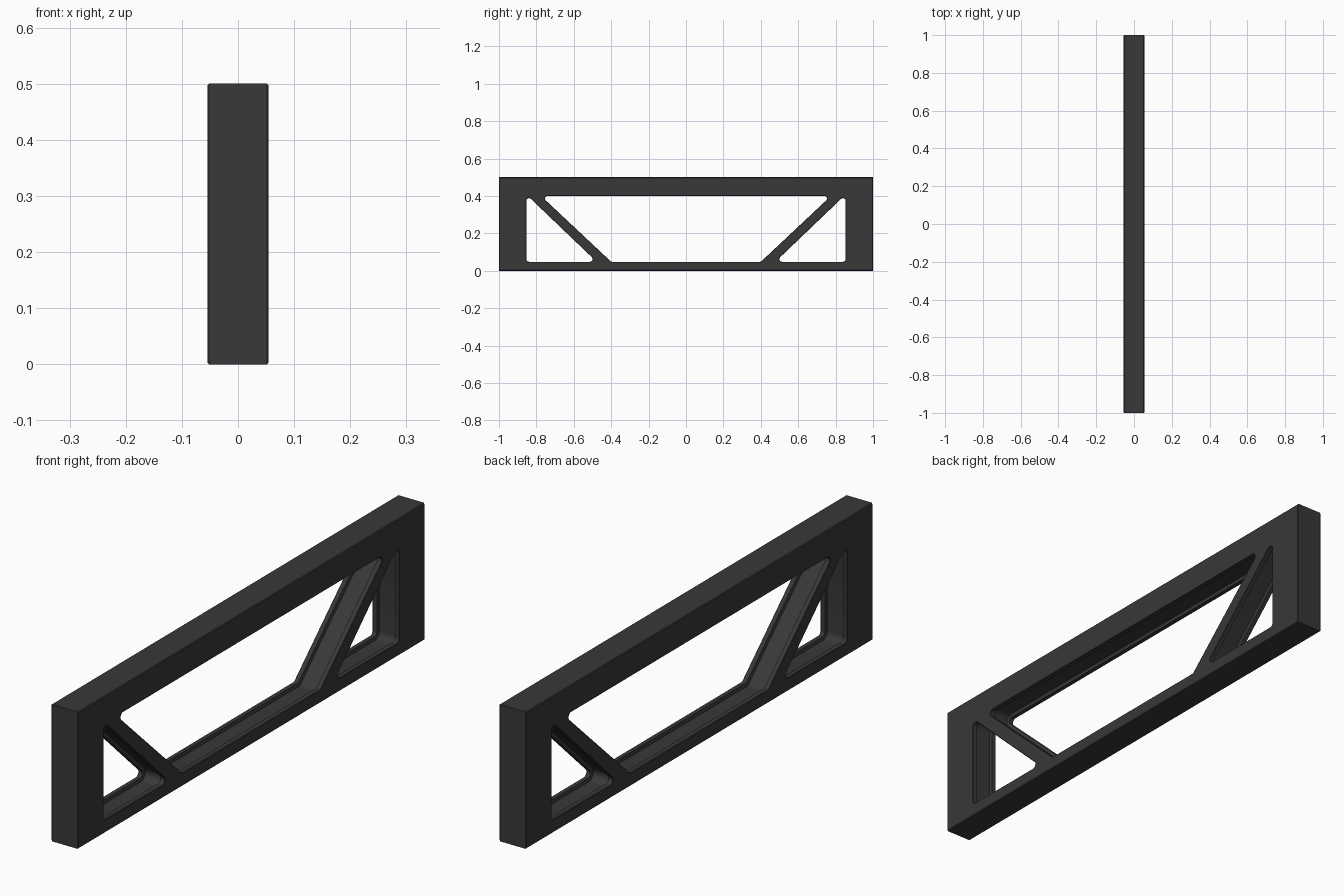
import bpy, bmesh, math
from mathutils import Vector

if "Cube" in bpy.data.objects:
    bpy.data.objects.remove(bpy.data.objects["Cube"])

HALF = 0.0545   # half thickness
CH = 0.003      # small edge chamfer
LIP = 0.018     # width of the rim on each side of a hole
DEEP = 0.012    # depth of the channel between the rims


def rounded(points, grow, radius, steps=6):
    """Counter-clockwise outline, offset outward by grow, corners rounded."""
    pts = [Vector(p) for p in points]
    n, out = len(pts), []
    for i in range(n):
        a = (pts[i] - pts[i - 1]).normalized()
        b = (pts[(i + 1) % n] - pts[i]).normalized()
        na, nb = Vector((a.y, -a.x)), Vector((b.y, -b.x))
        mid = (na + nb) / (1 + na.dot(nb))
        corner = pts[i] + mid * grow
        if radius <= 0:
            out.append(corner)
            continue
        r = radius + grow
        centre = corner - mid * r
        start = math.atan2(na.y, na.x)
        turn = a.angle(b)
        for s in range(steps + 1):
            t = start + turn * s / steps
            out.append(centre + Vector((math.cos(t), math.sin(t))) * r)
    return out


def add_wall(bm, points, radius, section):
    """Sweep an outline through (x, grow) levels; return its two end edge loops."""
    rings = [[bm.verts.new((x, p.x, p.y)) for p in rounded(points, g, radius)]
             for x, g in section]
    n = len(rings[0])
    for r0, r1 in zip(rings, rings[1:]):
        for i in range(n):
            j = (i + 1) % n
            bm.faces.new((r0[i], r0[j], r1[j], r1[i]))
    return [[bm.edges.get((r[i], r[(i + 1) % n])) for i in range(n)]
            for r in (rings[0], rings[-1])]


def mirrored(half):
    return half + [(-x, g) for x, g in reversed(half)]


# Outlines in (y, z)
outer = [(-1, 0), (1, 0), (1, 0.5), (-1, 0.5)]
centre_hole = [(-0.40, 0.048), (0.40, 0.048), (0.775, 0.40), (-0.775, 0.40)]
right_hole = [(0.478, 0.048), (0.853, 0.048), (0.853, 0.407)]
left_hole = [(-y, z) for y, z in reversed(right_hole)]

# Cross-sections through the thickness
outer_section = mirrored([(-HALF, -CH), (-HALF + CH, 0)])
hole_section = mirrored([(-HALF, CH * 0.7), (-HALF + CH * 0.7, 0),
                         (-HALF + LIP, 0), (-HALF + LIP + 0.003, DEEP)])

# Trussed frame panel
bm = bmesh.new()
ends = [add_wall(bm, outer, 0, outer_section)]
for hole in (centre_hole, left_hole, right_hole):
    ends.append(add_wall(bm, hole, 0.014, hole_section))
for side in (0, 1):
    edges = [e for pair in ends for e in pair[side]]
    bmesh.ops.triangle_fill(bm, edges=edges, use_beauty=True, use_dissolve=False)
bmesh.ops.recalc_face_normals(bm, faces=bm.faces)
mesh = bpy.data.meshes.new("truss_frame")
bm.to_mesh(mesh)
bm.free()
frame = bpy.data.objects.new("truss_frame", mesh)
bpy.context.collection.objects.link(frame)

# Dark grey finish
mat = bpy.data.materials.new("dark_grey")
mat.diffuse_color = (0.04, 0.04, 0.04, 1)
mat.use_nodes = True
mat.node_tree.nodes["Principled BSDF"].inputs["Base Color"].default_value = mat.diffuse_color
mesh.materials.append(mat)

bpy.context.view_layer.objects.active = frame
frame.select_set(True)
bpy.ops.object.shade_smooth_by_angle(angle=math.radians(30))
